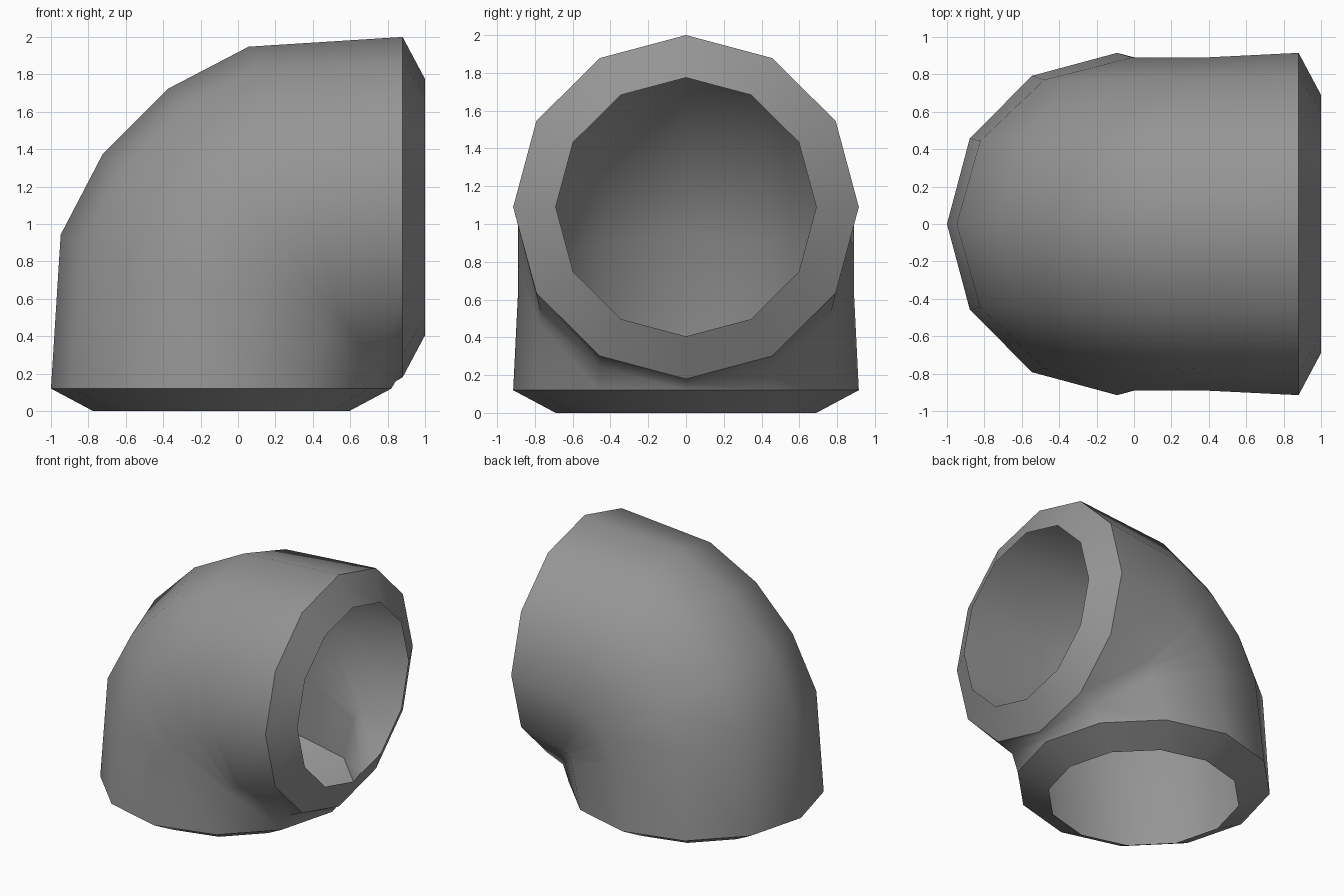
import bpy
import bmesh
import math
from mathutils import Vector

old = bpy.data.objects.get("Cube")
if old:
    bpy.data.objects.remove(old)

SIDES = 12
PIVOT = Vector((0.576, 0, 0.424))   # point the bend turns around
BEND = 0.62                         # centreline radius of the bend
DEPTH = 0.99                        # half depth of a bend section
ANGLES = (18.8, 36.3, 53.7, 71.2)

# Single grey material
grey = bpy.data.materials.new("pipe_grey")
grey.use_nodes = True
colour = (0.3, 0.3, 0.3, 1)
grey.diffuse_color = colour
grey.node_tree.nodes["Principled BSDF"].inputs["Base Color"].default_value = colour


def outward(angle):
    a = math.radians(angle)
    return Vector((-math.cos(a), 0, math.sin(a)))


def ring(bm, centre, angle, depth, width):
    """Twelve-sided section whose plane is turned by angle along the bend."""
    points = []
    for k in range(SIDES):
        t = math.tau * k / SIDES
        offset = outward(angle) * depth * math.cos(t)
        offset.y = width * math.sin(t)
        points.append(bm.verts.new(centre + offset))
    return points


bm = bmesh.new()

# Sections of the thin shell, from the bottom mouth to the side mouth
bottom_mouth = ring(bm, Vector((-0.09, 0, 0)), 0, 0.685, 0.69)
bottom_rim = ring(bm, Vector((-0.09, 0, 0.12)), 0, 0.91, 0.915)
bend = [ring(bm, PIVOT + BEND * outward(a), a, DEPTH, 0.89) for a in ANGLES]
side_rim = ring(bm, Vector((0.88, 0, 1.09)), 90, 0.91, 0.915)
side_mouth = ring(bm, Vector((1, 0, 1.09)), 90, 0.685, 0.69)

# Inside the elbow, gather points past the pivot on the mitre plane x + z = 1
gathered = []
for k in range(SIDES):
    if -math.cos(math.tau * k / SIDES) * DEPTH > BEND:
        start = bottom_rim[k].co.copy()
        way = bend[0][k].co - start
        corner = start + way * (1 - start.x - start.z) / (way.x + way.z)
        for section in bend:
            section[k].co = corner
            gathered.append(section[k])

# Skin the sections
sections = [bottom_mouth, bottom_rim] + bend + [side_rim, side_mouth]
for here, there in zip(sections, sections[1:]):
    for k in range(SIDES):
        n = (k + 1) % SIDES
        bm.faces.new((here[k], there[k], there[n], here[n])).smooth = True

# Crisp edges where the bevelled lips begin
for section in (bottom_rim, side_rim):
    for k in range(SIDES):
        bm.edges.get((section[k], section[(k + 1) % SIDES])).smooth = False

bmesh.ops.remove_doubles(bm, verts=gathered, dist=0.001)

mesh = bpy.data.meshes.new("elbow_pipe")
bm.to_mesh(mesh)
bm.free()
mesh.materials.append(grey)
pipe = bpy.data.objects.new("elbow_pipe", mesh)
bpy.context.collection.objects.link(pipe)
